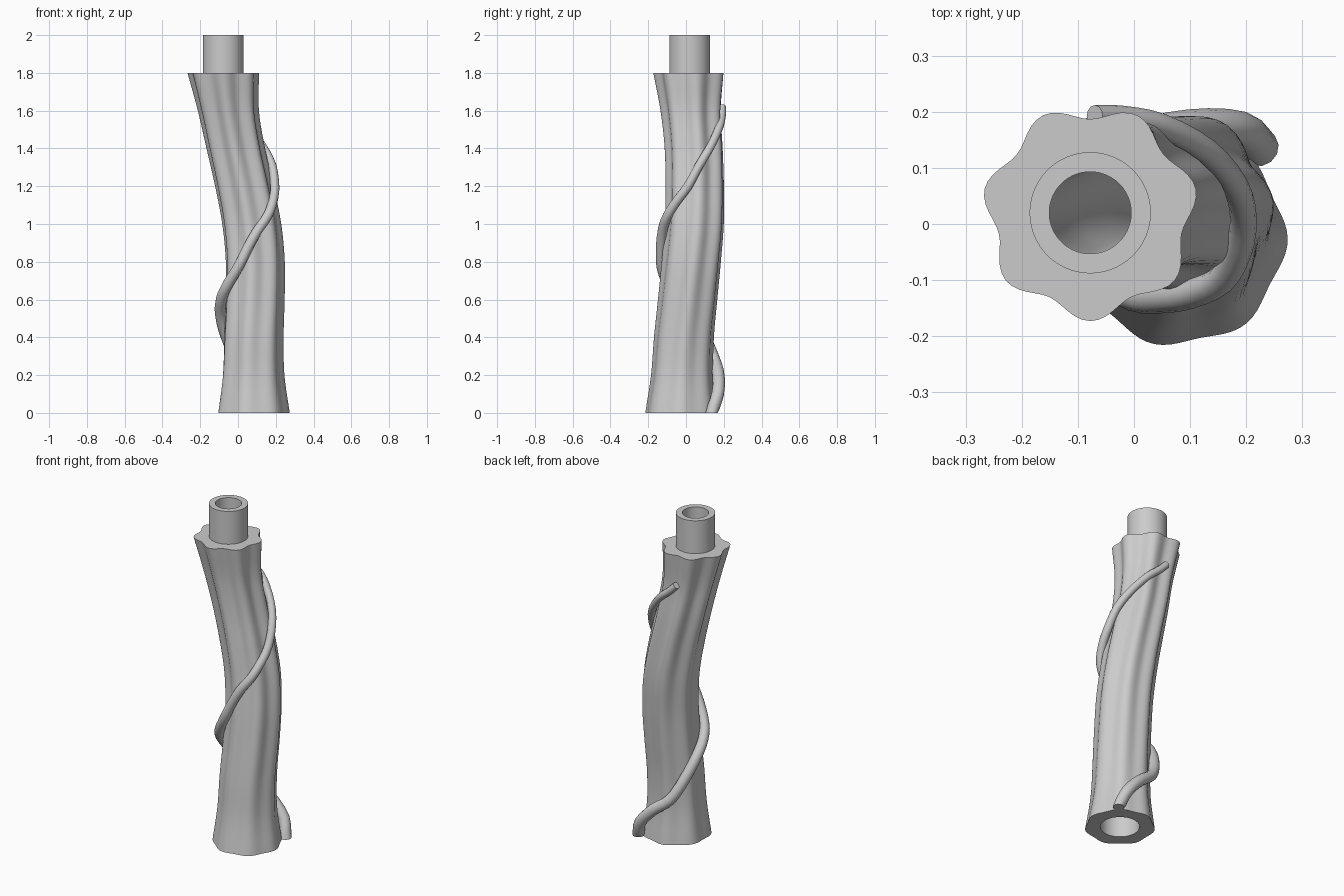
import bpy
import bmesh
from math import sin, cos, pi, radians
from mathutils import Vector

cube = bpy.data.objects.get("Cube")
if cube:
    bpy.data.objects.remove(cube, do_unlink=True)

grey = bpy.data.materials.new("plain grey")
grey.use_nodes = True
GREY = (0.6, 0.6, 0.6, 1)
grey.diffuse_color = GREY
grey.node_tree.nodes["Principled BSDF"].inputs["Base Color"].default_value = GREY

SEGS = 84


def spline(keys, steps):
    """Smooth Catmull-Rom path through the key points."""
    k = [Vector(p) for p in keys]
    k = [2 * k[0] - k[1]] + k + [2 * k[-1] - k[-2]]
    out = []
    for a, b, c, d in zip(k, k[1:], k[2:], k[3:]):
        for i in range(steps):
            t = i / steps
            out.append(0.5 * (2 * b + (c - a) * t + (2 * a - 5 * b + 4 * c - d) * t ** 2
                              + (3 * b - a - 3 * c + d) * t ** 3))
    return out + [k[-2]]


def finish(name, rings, closed=False, caps=False):
    """Bridge a list of equal point rings into one smooth-shaded object."""
    bm = bmesh.new()
    loops = [[bm.verts.new(p) for p in ring] for ring in rings]
    pairs = list(zip(loops, loops[1:]))
    if closed:
        pairs.append((loops[-1], loops[0]))
    for a, b in pairs:
        n = len(a)
        for i in range(n):
            j = (i + 1) % n
            bm.faces.new((a[i], a[j], b[j], b[i]))
    if caps:
        bm.faces.new(loops[0][::-1])
        bm.faces.new(loops[-1])
    bmesh.ops.recalc_face_normals(bm, faces=bm.faces)
    mesh = bpy.data.meshes.new(name)
    bm.to_mesh(mesh)
    bm.free()
    mesh.materials.append(grey)
    obj = bpy.data.objects.new(name, mesh)
    bpy.context.collection.objects.link(obj)
    bpy.ops.object.select_all(action='DESELECT')
    obj.select_set(True)
    bpy.context.view_layer.objects.active = obj
    bpy.ops.object.shade_smooth_by_angle(angle=radians(40))
    return obj


def circle(center, r, z, lobe=0.0, phase=0.0):
    """Horizontal ring with seven optional soft lobes."""
    ring = []
    for i in range(SEGS):
        a = 2 * pi * i / SEGS
        rr = r + lobe * cos(7 * (a - phase))
        ring.append((center.x + rr * cos(a), center.y + rr * sin(a), z))
    return ring


# Trunk centre line and mean radius, one key every 0.2 in height
centers = spline([(.08, -.025, .188), (.078, -.02, .161), (.08, -.01, .154),
                  (.087, .01, .152), (.088, .03, .151), (.07, .047, .15),
                  (.032, .05, .148), (-.013, .045, .147), (-.052, .03, .153),
                  (-.078, .02, .18)], 5)
levels = [1.8 * i / (len(centers) - 1) for i in range(len(centers))]

# Fluted trunk with a bore and a wider socket underneath
outer, bore = [], []
for c, z in zip(centers, levels):
    f = z / 1.8
    outer.append(circle(c, c.z, z, 0.006 + 0.007 * f, radians(13) - 0.25 * (1 - f)))
    if z > 0.24:
        bore.append(circle(c, 0.073, z))
socket = [circle(centers[0], r, z) for r, z in ((0.073, 0.2), (0.108, 0.2), (0.108, 0))]
finish("trunk", outer + bore[::-1] + socket, closed=True)

# Round peg on top, open where it meets the trunk
top = centers[-1]
finish("top_peg", [circle(top, r, z) for r, z in
                   ((0.108, 1.8), (0.108, 2), (0.073, 2), (0.073, 1.8))])

# Vine winding round the trunk
path = spline([(.225, .135, 0), (.19, .168, .1), (.10, .172, .2), (0, .15, .28),
               (-.06, .1, .4), (-.092, .03, .52), (-.088, -.04, .6),
               (-.06, -.09, .67), (0, -.128, .77), (.05, -.132, .87),
               (.1, -.125, .96), (.155, -.1, 1.04), (.185, -.05, 1.12),
               (.195, .01, 1.2), (.18, .07, 1.31), (.13, .13, 1.41),
               (.05, .175, 1.51), (-.02, .19, 1.57), (-.07, .192, 1.62)], 3)
vine = []
for i, p in enumerate(path):
    d = (path[min(i + 1, len(path) - 1)] - path[max(i - 1, 0)]).normalized()
    side = d.cross(Vector((0, 0, 1))).normalized()
    up = side.cross(d)
    r = 0.034 - 0.014 * i / (len(path) - 1)
    ring = [p + r * (cos(a) * side + sin(a) * up)
            for a in (2 * pi * s / 12 for s in range(12))]
    for q in ring:
        q.z = 0 if i == 0 else max(q.z, 0)
    vine.append(ring)
finish("vine", vine, caps=True)
